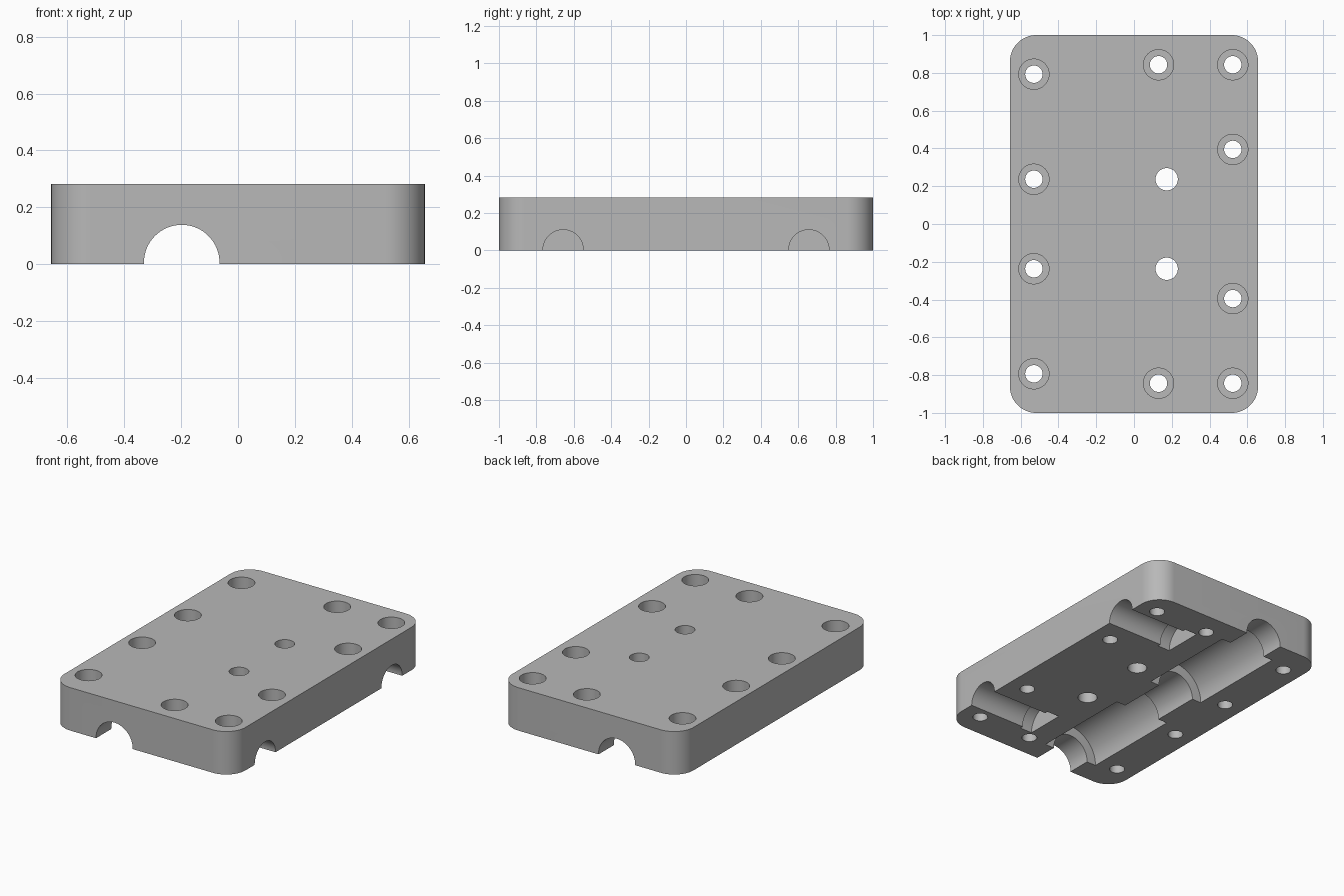
import bpy
import math

if "Cube" in bpy.data.objects:
    bpy.data.objects.remove(bpy.data.objects["Cube"], do_unlink=True)

HALF_X, HALF_Y, HEIGHT, CORNER = 0.657, 1.0, 0.282, 0.14
BORE_X = -0.198

grey = bpy.data.materials.new("plain grey")
grey.use_nodes = True
grey.diffuse_color = (0.48, 0.48, 0.48, 1)
grey.node_tree.nodes["Principled BSDF"].inputs["Base Color"].default_value = (0.48, 0.48, 0.48, 1)


def apply_modifier(obj, name):
    bpy.ops.object.select_all(action="DESELECT")
    obj.select_set(True)
    bpy.context.view_layer.objects.active = obj
    bpy.ops.object.modifier_apply(modifier=name)


def cut_cylinder(axis, radius, centre, length):
    """Subtract a cylinder along the given axis from the block."""
    turn = {"x": (0, math.pi / 2, 0), "y": (math.pi / 2, 0, 0), "z": (0, 0, 0)}[axis]
    bpy.ops.mesh.primitive_cylinder_add(vertices=64, radius=radius, depth=length,
                                        location=centre, rotation=turn)
    cutter = bpy.context.object
    cutter.name = "cutter"
    cutter.hide_render = True
    mod = block.modifiers.new("cut", "BOOLEAN")
    mod.operation = "DIFFERENCE"
    mod.solver = "EXACT"
    mod.object = cutter
    apply_modifier(block, "cut")
    bpy.data.objects.remove(cutter, do_unlink=True)


# Block with rounded vertical corners
bpy.ops.mesh.primitive_cube_add(size=1, location=(0, 0, HEIGHT / 2))
block = bpy.context.object
block.name = "clamp_block"
block.scale = (2 * HALF_X, 2 * HALF_Y, HEIGHT)
bpy.ops.object.transform_apply(location=True, scale=True)
weights = block.data.attributes.new("bevel_weight_edge", "FLOAT", "EDGE")
for edge in block.data.edges:
    a, b = (block.data.vertices[i].co for i in edge.vertices)
    weights.data[edge.index].value = float(abs(a.z - b.z) > 0.1)
bevel = block.modifiers.new("corners", "BEVEL")
bevel.limit_method = "WEIGHT"
bevel.width = CORNER
bevel.segments = 16
apply_modifier(block, "corners")

# Long shaft channel with two wider bearing seats
cut_cylinder("y", 0.133, (BORE_X, 0, 0.005), 2.4)
for side in (-1, 1):
    cut_cylinder("y", 0.2, (BORE_X, side * 0.502, 0.004), 0.68)

# Side rod channels, each with a wider seat at the inner end
for side in (-1, 1):
    cut_cylinder("x", 0.108, (0.6, side * 0.657, 0.002), 0.8)
    cut_cylinder("x", 0.13, (0.205, side * 0.657, 0.003), 0.09)

# Counterbored screw holes and plain holes
screws = [(-0.53, 0.793), (-0.53, 0.237), (0.13, 0.843), (0.523, 0.843), (0.523, 0.395)]
for side in (-1, 1):
    for x, y in screws:
        cut_cylinder("z", 0.046, (x, side * y, 0.1), 0.8)
        cut_cylinder("z", 0.08, (x, side * y, HEIGHT), 0.28)
    cut_cylinder("z", 0.059, (0.173, side * 0.237, 0.1), 0.8)

# Finish
block.data.materials.clear()
block.data.materials.append(grey)
for face in block.data.polygons:
    face.material_index = 0
bpy.ops.object.select_all(action="DESELECT")
block.select_set(True)
bpy.context.view_layer.objects.active = block
bpy.ops.object.shade_smooth_by_angle(angle=math.radians(30))
